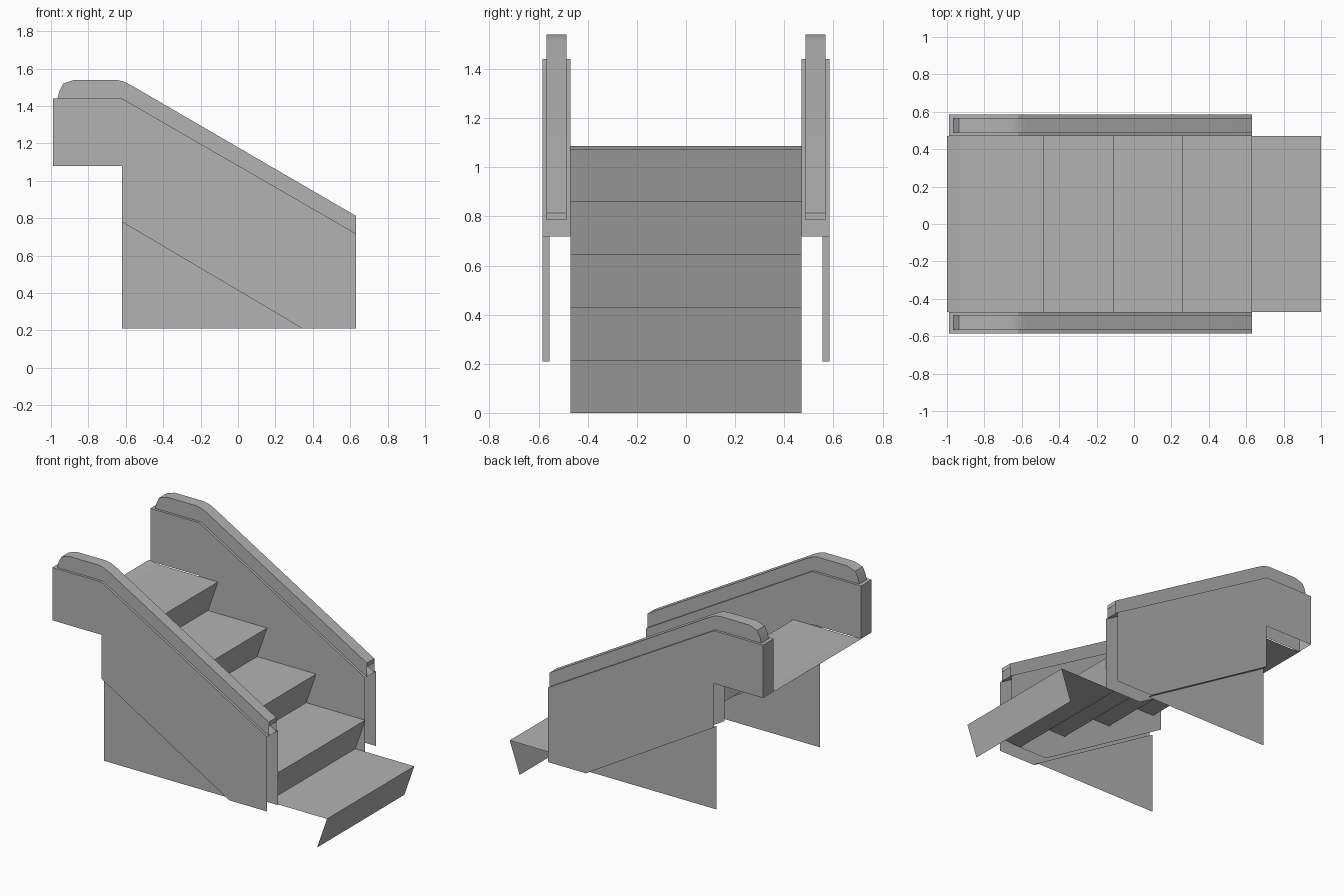
import bpy, bmesh, math

if "Cube" in bpy.data.objects:
    bpy.data.objects.remove(bpy.data.objects["Cube"])

grey = bpy.data.materials.new("plain grey")
grey.diffuse_color = (0.45, 0.45, 0.45, 1)
grey.use_nodes = True
grey.node_tree.nodes["Principled BSDF"].inputs["Base Color"].default_value = grey.diffuse_color


def make(name, faces, mirror=False):
    """Build a sheet object from a list of polygons, optionally mirrored in y."""
    bm = bmesh.new()
    for pts in faces:
        bm.faces.new([bm.verts.new(p) for p in pts])
    bmesh.ops.remove_doubles(bm, verts=bm.verts, dist=1e-4)
    bmesh.ops.recalc_face_normals(bm, faces=bm.faces)
    me = bpy.data.meshes.new(name)
    bm.to_mesh(me)
    bm.free()
    me.materials.append(grey)
    ob = bpy.data.objects.new(name, me)
    bpy.context.collection.objects.link(ob)
    if mirror:
        ob.modifiers.new("Mirror", "MIRROR").use_axis = (False, True, False)
    return ob


def panel(profile, y):
    return [(x, y, z) for x, z in profile]


def strip(path, y0, y1):
    """Quads sweeping an x-z path across y."""
    return [[(a[0], y0, a[1]), (b[0], y0, b[1]), (b[0], y1, b[1]), (a[0], y1, a[1])]
            for a, b in zip(path, path[1:])]


# Side walls: hollow, with open lower ends
IN, OUT, SKIRT = 0.47, 0.585, 0.555
wall = [(-0.99, 1.08), (-0.99, 1.44), (-0.62, 1.44), (0.63, 0.718),
        (0.63, 0.21), (0.345, 0.21), (-0.62, 0.78), (-0.62, 1.08)]
make("side_wall", [panel(wall, OUT), panel(wall, IN)] + strip(wall[:4], IN, OUT)
     + strip(wall[5:7], SKIRT, OUT), True)

# Recessed triangular skirt below each wall
make("lower_skirt", [panel([(-0.62, 0.78), (-0.62, 0.21), (0.345, 0.21)], SKIRT)], True)

# Handrails: hollow caps with a small lip at the lower end
R0, R1 = 0.487, 0.568
top = [(-0.965, 1.44), (-0.955, 1.48), (-0.935, 1.52), (-0.875, 1.54), (-0.655, 1.54),
       (-0.615, 1.532), (-0.575, 1.513), (0.63, 0.813)]
side = top + [(0.63, 0.718), (-0.62, 1.44)]
rail = make("handrail", [panel(side, R0), panel(side, R1)] + strip(top, R0, R1)
            + strip([(0.63, 0.813), (0.63, 0.785)], R0, R1), True)
bpy.context.view_layer.objects.active = rail
rail.select_set(True)
bpy.ops.object.shade_smooth_by_angle(angle=math.radians(35))

# Steps: one folded sheet with risers leaning back, landing at the top
path = [(-1.0, 1.086), (-0.93, 1.075)]
for i in range(5):
    nose, z = -0.48 + 0.37 * i, 1.075 - 0.215 * i
    path += [(nose, z), (nose - 0.075, z - 0.215)]
make("steps", strip(path, -IN, IN))
